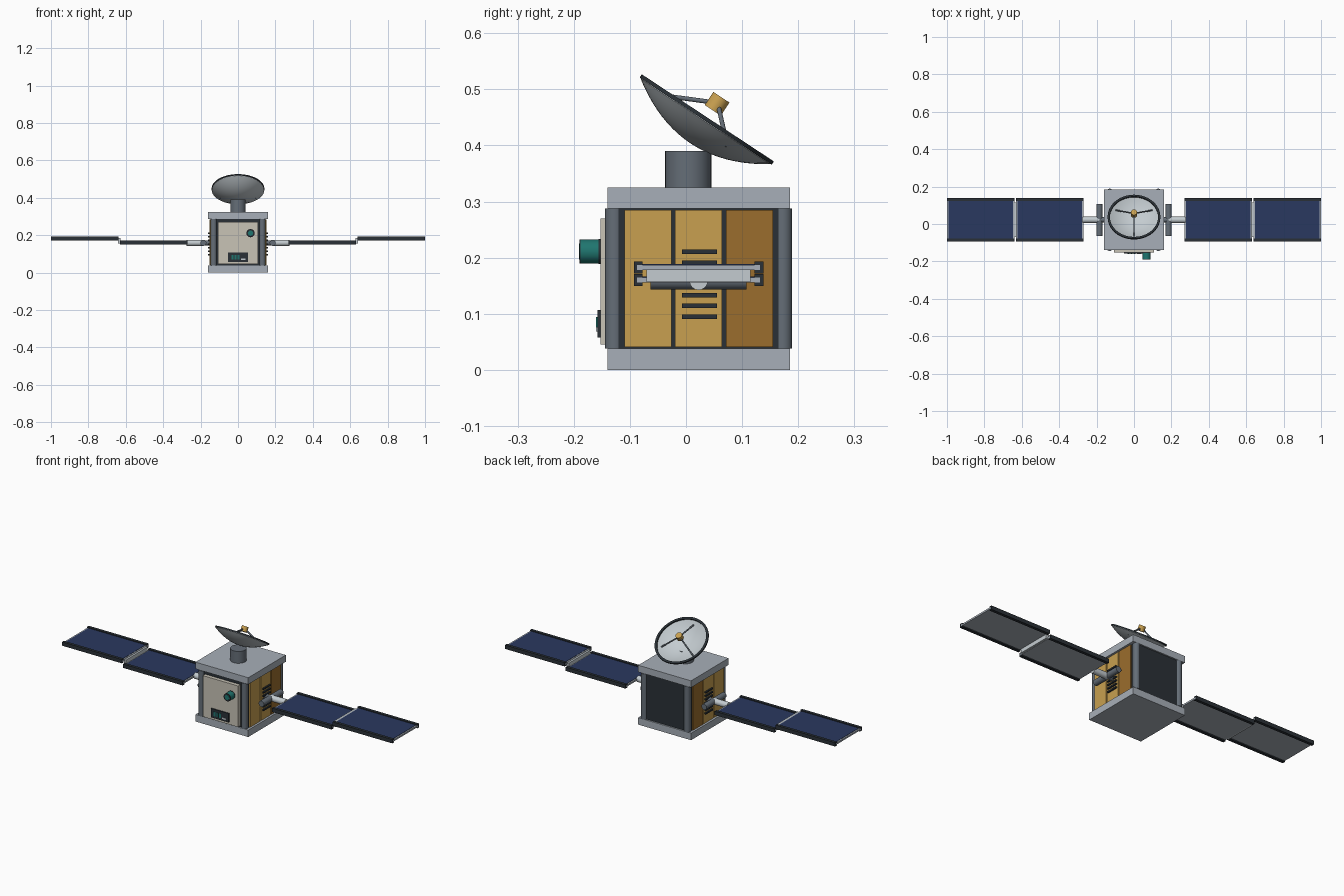
import bpy, bmesh
from math import pi, sin, cos, radians
from mathutils import Matrix, Vector

cube = bpy.data.objects.get("Cube")
if cube:
    bpy.data.objects.remove(cube, do_unlink=True)


def material(name, r, g, b):
    m = bpy.data.materials.new(name)
    m.use_nodes = True
    m.diffuse_color = (r, g, b, 1)
    node = next(n for n in m.node_tree.nodes if n.type == 'BSDF_PRINCIPLED')
    node.inputs["Base Color"].default_value = (r, g, b, 1)
    node.inputs["Roughness"].default_value = 0.6
    return m


LIGHT = material("light grey metal", 0.39, 0.43, 0.48)
PALE = material("pale grey", 0.55, 0.60, 0.63)
MID = material("mid grey metal", 0.13, 0.155, 0.185)
DARK = material("charcoal", 0.023, 0.03, 0.037)
GOLD = material("gold foil", 0.58, 0.35, 0.08)
BROWN = material("bronze foil", 0.33, 0.155, 0.026)
BLUE = material("solar blue", 0.023, 0.04, 0.115)
TEAL = material("teal", 0.014, 0.18, 0.16)
BEIGE = material("beige", 0.58, 0.55, 0.47)


def make_object(name, bm, mat, matrix=Matrix(), smooth=False):
    bmesh.ops.recalc_face_normals(bm, faces=bm.faces)
    mesh = bpy.data.meshes.new(name)
    bm.to_mesh(mesh)
    bm.free()
    mesh.materials.append(mat)
    ob = bpy.data.objects.new(name, mesh)
    bpy.context.collection.objects.link(ob)
    ob.matrix_world = matrix
    if smooth:
        bpy.ops.object.select_all(action='DESELECT')
        ob.select_set(True)
        bpy.context.view_layer.objects.active = ob
        bpy.ops.object.shade_smooth_by_angle(angle=radians(35))
    return ob


def box(name, x, y, z, mat):
    """Box from (low, high) ranges on each axis."""
    bm = bmesh.new()
    bmesh.ops.create_cube(bm, size=1)
    ranges = (x, y, z)
    for v in bm.verts:
        v.co = [(a + b) / 2 + c * abs(b - a) for (a, b), c in zip(ranges, v.co)]
    return make_object(name, bm, mat)


def rod(name, start, end, radius, mat, matrix=Matrix(), sides=32):
    """Cylinder between two points."""
    a, b = Vector(start), Vector(end)
    bm = bmesh.new()
    bmesh.ops.create_cone(bm, cap_ends=True, segments=sides, radius1=radius,
                          radius2=radius, depth=(b - a).length)
    turn = (b - a).to_track_quat('Z', 'Y').to_matrix().to_4x4()
    return make_object(name, bm, mat, matrix @ Matrix.Translation((a + b) / 2) @ turn, True)


def revolve(name, profile, mat, matrix, steps=48):
    """Spin a closed (radius, height) profile around z."""
    bm = bmesh.new()
    verts = [bm.verts.new((r, 0, h)) for r, h in profile]
    edges = [bm.edges.new((verts[i - 1], verts[i])) for i in range(len(verts))]
    bmesh.ops.spin(bm, geom=verts + edges, cent=(0, 0, 0), axis=(0, 0, 1),
                   angle=2 * pi, steps=steps, use_merge=True)
    bmesh.ops.remove_doubles(bm, verts=bm.verts, dist=1e-5)
    return make_object(name, bm, mat, matrix, True)


MIDY = 0.0225   # depth centre of the bus
ARM_Z = 0.159   # height of the panel arms

# Bus: core, end caps and corner posts
box("bus_core", (-0.145, 0.145), (-0.132, 0.177), (0.03, 0.295), DARK)
box("bottom_cap", (-0.16, 0.16), (-0.14, 0.185), (0, 0.038), LIGHT)
box("top_cap", (-0.16, 0.16), (-0.14, 0.185), (0.288, 0.325), LIGHT)
for sx, side in ((1, "left"), (-1, "right")):
    for sy, end in ((-1, "front"), (1, "back")):
        px, py = sx * 0.13, MIDY + sy * 0.15
        rod(f"{end}_{side}_post", (px, py, 0.038), (px, py, 0.288), 0.0168, MID)

# Front panel, display and sensor
box("front_panel", (-0.107, 0.107), (-0.152, -0.13), (0.045, 0.27), BEIGE)
box("display", (-0.054, 0.054), (-0.158, -0.15), (0.058, 0.107), DARK)
for i in range(3):
    x = -0.036 + i * 0.017
    box(f"display_bar_{i + 1}", (x, x + 0.011), (-0.16, -0.157), (0.07, 0.094), TEAL)
box("display_line", (0.016, 0.04), (-0.16, -0.157), (0.068, 0.076), PALE)
SX, SZ = 0.067, 0.211
rod("sensor_base", (SX, -0.151, SZ), (SX, -0.156, SZ), 0.022, DARK)
rod("sensor_barrel", (SX, -0.151, SZ), (SX, -0.188, SZ), 0.0215, TEAL)
rod("sensor_rim", (SX, -0.187, SZ), (SX, -0.1895, SZ), 0.0215, DARK)
rod("sensor_lens", (SX, -0.188, SZ), (SX, -0.1905, SZ), 0.014, TEAL)


# Sides: foil panels, vents, arms and solar wings
def span(s, a, b):
    return tuple(sorted((s * a, s * b)))


for s, side in ((1, "left"), (-1, "right")):
    for i, mat in enumerate((GOLD, GOLD, BROWN)):
        y = -0.11 + i * 0.0905
        box(f"{side}_foil_panel_{i + 1}", span(s, 0.14, 0.152), (y, y + 0.084), (0.041, 0.285), mat)
    for i in range(7):
        z = 0.095 + i * 0.0192
        box(f"{side}_vent_{i + 1}", span(s, 0.15, 0.16), (-0.007, 0.055), (z - 0.004, z + 0.004), DARK)

    rod(f"{side}_hinge_bar", (s * 0.185, -0.063, ARM_Z), (s * 0.185, 0.108, ARM_Z), 0.016, MID)
    rod(f"{side}_hinge_mount", (s * 0.145, MIDY, ARM_Z), (s * 0.18, MIDY, ARM_Z), 0.014, MID)
    rod(f"{side}_arm", (s * 0.185, MIDY, ARM_Z), (s * 0.275, MIDY, ARM_Z), 0.0165, PALE)

    for part, x0, x1, z in (("inner", 0.27, 0.632, 0.160), ("outer", 0.638, 1.0, 0.1825)):
        name = f"{side}_{part}"
        box(name + "_wing_frame", span(s, x0, x1), (-0.087, 0.132), (z - 0.0045, z + 0.0045), LIGHT)
        box(name + "_solar_cells", span(s, x0 + 0.008, x1 - 0.008), (-0.078, 0.123),
            (z + 0.004, z + 0.006), BLUE)
        # Channel rails gripping the front and back edges
        for sy, end in ((-1, "front"), (1, "back")):
            ya, yb = MIDY + sy * 0.1, MIDY + sy * 0.1155
            yr = tuple(sorted((ya, yb)))
            web = tuple(sorted((MIDY + sy * 0.1085, yb)))
            xr = span(s, x0, x1)
            box(f"{name}_{end}_rail_top", xr, yr, (z + 0.0045, z + 0.0105), DARK)
            box(f"{name}_{end}_rail_bottom", xr, yr, (z - 0.0105, z - 0.0045), DARK)
            box(f"{name}_{end}_rail_web", xr, web, (z - 0.0105, z + 0.0105), DARK)
    box(f"{side}_wing_joint", span(s, 0.628, 0.642), (-0.07, 0.115), (0.157, 0.185), PALE)

# Antenna: mast, tilted dish, rim, struts and feed
rod("dish_mast", (0, 0.004, 0.32), (0, 0.004, 0.39), 0.041, MID, sides=40)
tilt = Matrix.Translation((0, 0.0345, 0.4425)) @ Matrix.Rotation(radians(-33.4), 4, 'X')
RIM, DEPTH = 0.138, 0.047
curve = [(RIM * i / 10, DEPTH * ((i / 10) ** 2 - 1)) for i in range(11)]
revolve("dish", curve + [(r, h + 0.004) for r, h in reversed(curve)], PALE, tilt)
revolve("dish_rim", [(0.129, 0.001), (0.141, 0.001), (0.141, 0.008), (0.129, 0.008)], DARK, tilt)
for i in range(3):
    a = radians(-90 + 120 * i)
    foot = (0.112 * cos(a), 0.112 * sin(a), -0.014)
    rod(f"feed_strut_{i + 1}", foot, (0.008 * cos(a), 0.008 * sin(a), 0.036), 0.004, MID, tilt, 12)
rod("feed", (0, 0, 0.024), (0, 0, 0.052), 0.0172, GOLD, tilt)
